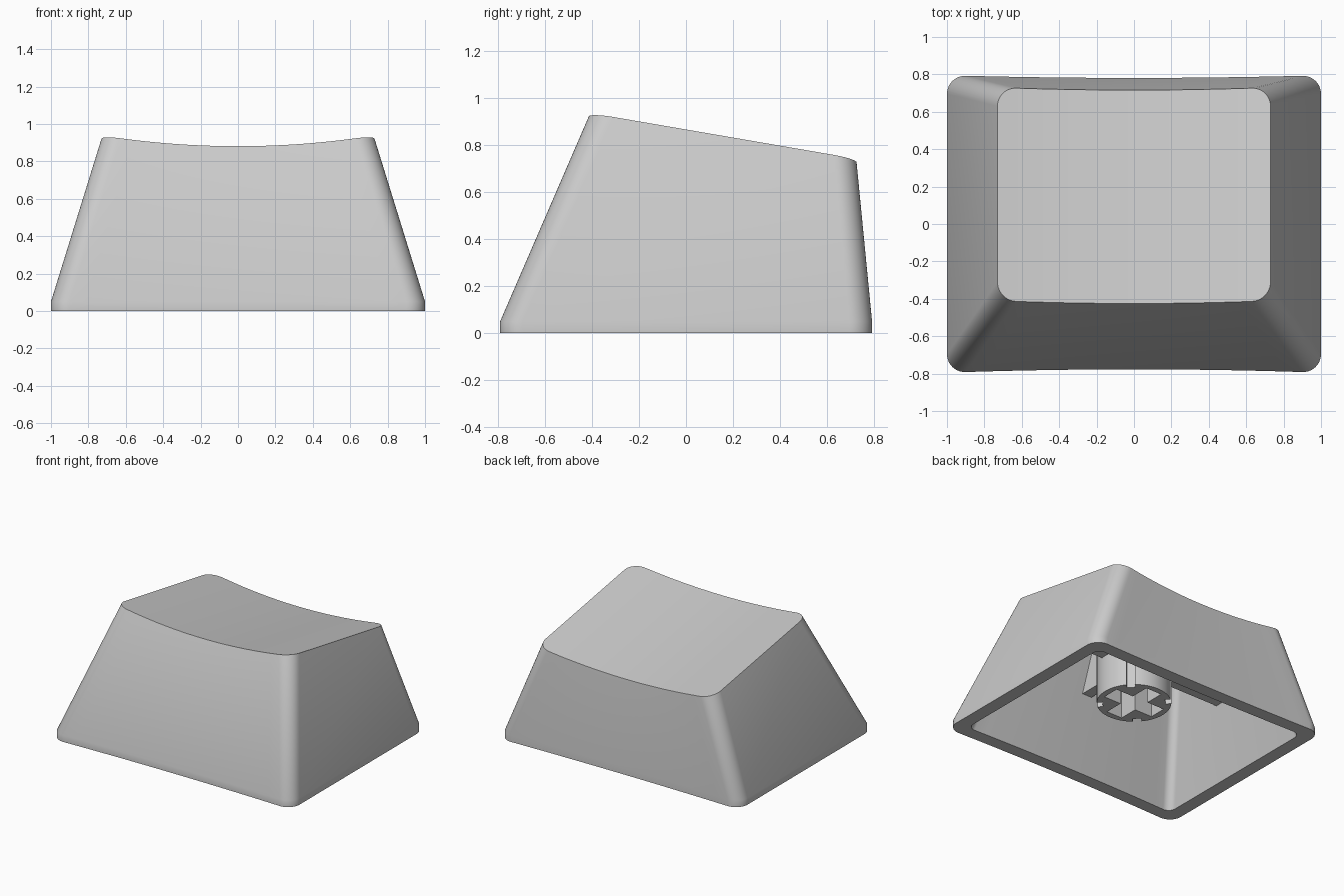
import bpy, bmesh, math
from mathutils import Matrix, Vector

cube = bpy.data.objects.get("Cube")
if cube:
    bpy.data.objects.remove(cube, do_unlink=True)

GREY = (0.6, 0.6, 0.6, 1)
plastic = bpy.data.materials.new("light grey plastic")
plastic.use_nodes = True
plastic.diffuse_color = GREY
plastic.node_tree.nodes["Principled BSDF"].inputs["Base Color"].default_value = GREY


def finish(name, bm, smooth=True):
    bmesh.ops.recalc_face_normals(bm, faces=bm.faces)
    mesh = bpy.data.meshes.new(name)
    bm.to_mesh(mesh)
    bm.free()
    mesh.materials.append(plastic)
    obj = bpy.data.objects.new(name, mesh)
    bpy.context.collection.objects.link(obj)
    if smooth:
        bpy.ops.object.select_all(action="DESELECT")
        obj.select_set(True)
        bpy.context.view_layer.objects.active = obj
        bpy.ops.object.shade_smooth_by_angle(angle=math.radians(30))
    return obj


def dish(x, y):
    """Height of the sloped, cylindrically dished top."""
    return 0.88 - 0.172 * (y + 0.42) + 0.112 * x * x


def outline(hx, front, back, r, bow_front, bow_back):
    """Rounded rectangle with bowed front and back; front and back share x positions."""
    n, m = 10, 20
    arc = [(hx - r + r * math.sin(a), r - r * math.cos(a))
           for a in (math.pi / 2 * i / n for i in range(n + 1))]
    flat = [((hx - r) * (2 * i / m - 1), 0) for i in range(1, m)]
    half = [(-x, d) for x, d in reversed(arc)] + flat + arc
    bow = [1 - (x / hx) ** 2 for x, d in half]
    lower = [(x, front + d + bow_front * b) for (x, d), b in zip(half, bow)]
    upper = [(x, back - d + bow_back * b) for (x, d), b in zip(half, bow)]
    return lower + upper[::-1]


# Hollow shell: rings run from the inner ceiling, down the cavity, round the rim and up outside
base = outline(1.0, -0.795, 0.795, 0.1, 0.018, -0.014)
top = outline(0.73, -0.41, 0.73, 0.1, -0.015, -0.014)
mouth = outline(0.9, -0.695, 0.695, 0.06, 0.016, -0.012)
ceiling = outline(0.71, -0.4, 0.66, 0.06, 0, 0)
bm = bmesh.new()
rings = [
    [bm.verts.new((x, y, dish(x, y) - 0.1)) for x, y in ceiling],
    [bm.verts.new((x, y, 0)) for x, y in mouth],
    [bm.verts.new((x, y, 0)) for x, y in base],
    [bm.verts.new((x, y, 0.05)) for x, y in base],
    [bm.verts.new((x, y, dish(x, y))) for x, y in top],
]
count = len(base)
for a, b in zip(rings, rings[1:]):
    for i in range(count):
        j = (i + 1) % count
        bm.faces.new((a[i], a[j], b[j], b[i]))
for ring in (rings[0], rings[-1]):
    for i in range(count // 2 - 1):
        bm.faces.new((ring[i], ring[i + 1], ring[count - 2 - i], ring[count - 1 - i]))
finish("cap_shell", bm)


# Stem post with a cross socket and four outer grooves
STEM_R, STEM_Z, STEM_TOP = 0.255, 0.22, 0.74


def box_cutter(size, centre, angle=0):
    bm = bmesh.new()
    turn = Matrix.Rotation(angle, 4, "Z")
    bmesh.ops.create_cube(bm, size=1, matrix=turn @ Matrix.Translation(centre)
                          @ Matrix.Diagonal((*size, 1)))
    return finish("stem_cutter", bm, smooth=False)


bm = bmesh.new()
bmesh.ops.create_cone(bm, cap_ends=True, segments=64, radius1=STEM_R, radius2=STEM_R,
                      depth=STEM_TOP - STEM_Z,
                      matrix=Matrix.Translation((0, 0, (STEM_TOP + STEM_Z) / 2)))
stem = finish("stem", bm, smooth=False)
cutters = [box_cutter((0.42, 0.13, 0.6), Vector((0, 0, 0.19))),
           box_cutter((0.13, 0.42, 0.6), Vector((0, 0, 0.19)))]
for k in range(4):
    cutters.append(box_cutter((0.08, 0.06, 1.2), Vector((STEM_R, 0, 0.5)),
                              math.pi / 4 + k * math.pi / 2))
bpy.ops.object.select_all(action="DESELECT")
bpy.context.view_layer.objects.active = stem
stem.select_set(True)
for cutter in cutters:
    mod = stem.modifiers.new("cut", "BOOLEAN")
    mod.operation = "DIFFERENCE"
    mod.solver = "EXACT"
    mod.object = cutter
    bpy.ops.object.modifier_apply(modifier=mod.name)
for cutter in cutters:
    bpy.data.objects.remove(cutter, do_unlink=True)
bpy.ops.object.shade_smooth_by_angle(angle=math.radians(30))


# Support ribs under the ceiling, running to the walls
def rib(name, profile, along_y):
    bm = bmesh.new()
    verts = [bm.verts.new((-0.04, u, z) if along_y else (u, -0.04, z)) for u, z in profile]
    face = bm.faces.new(verts)
    moved = bmesh.ops.extrude_face_region(bm, geom=[face])["geom"]
    shift = (0.08, 0, 0) if along_y else (0, 0.08, 0)
    bmesh.ops.translate(bm, vec=shift,
                        verts=[v for v in moved if isinstance(v, bmesh.types.BMVert)])
    finish(name, bm, smooth=False)


rib("side_rib", [(-0.8, 0.5), (0.8, 0.5), (0.73, 0.78), (-0.73, 0.78)], False)
rib("front_back_rib", [(-0.55, 0.5), (0.7, 0.5), (0.68, 0.64), (-0.42, 0.8)], True)
